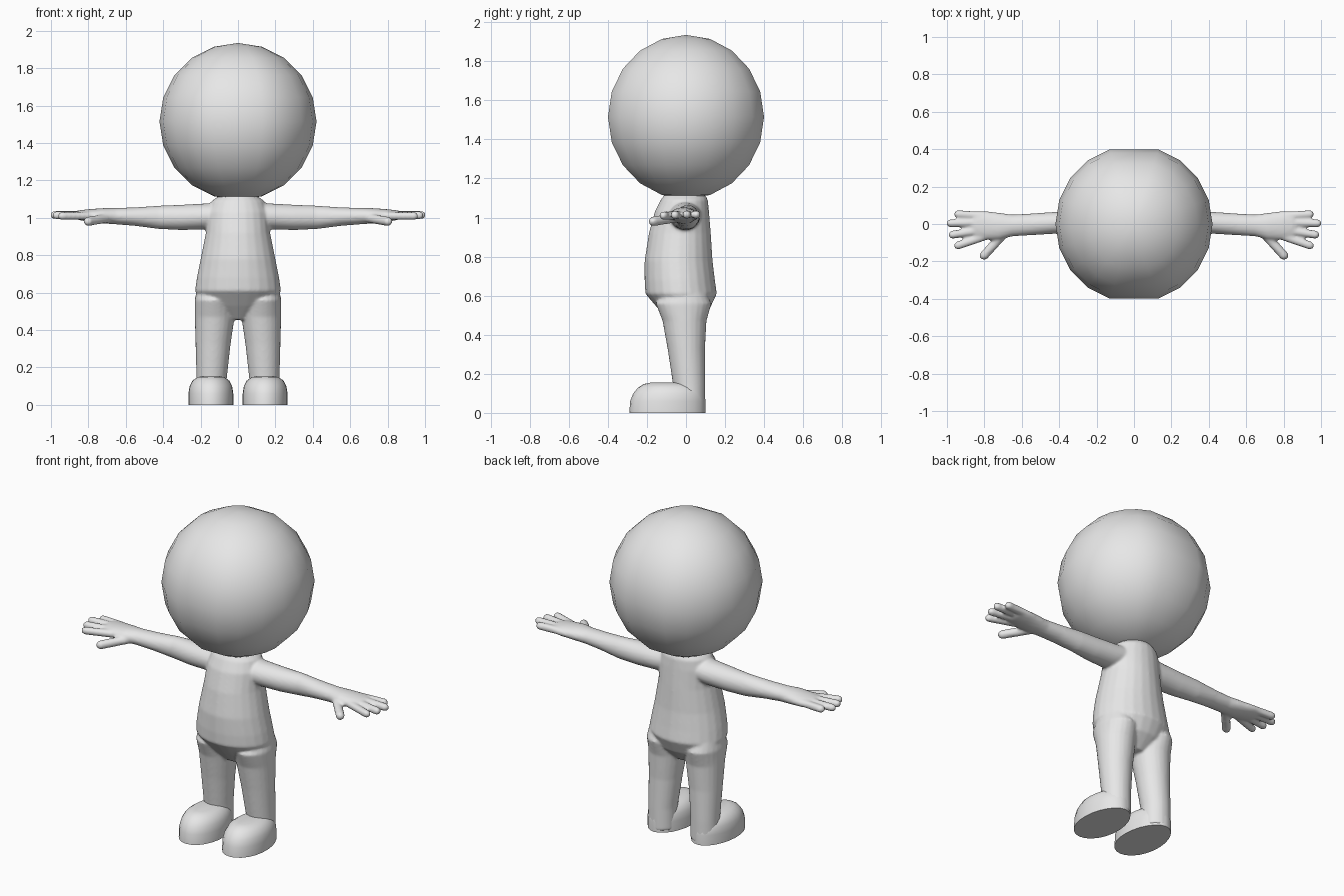
import bpy, bmesh, math
from mathutils import Vector

if "Cube" in bpy.data.objects:
    bpy.data.objects.remove(bpy.data.objects["Cube"])

grey = bpy.data.materials.new("light_grey")
grey.diffuse_color = (0.8, 0.8, 0.8, 1)
grey.use_nodes = True
grey.node_tree.nodes["Principled BSDF"].inputs["Base Color"].default_value = grey.diffuse_color


def ring(c, u, v, n=24):
    """Ellipse of points around c with half axes u and v."""
    c, u, v = Vector(c), Vector(u), Vector(v)
    steps = [2 * math.pi * i / n for i in range(n)]
    return [c + u * math.cos(a) + v * math.sin(a) for a in steps]


def loft(bm, rings, side=1):
    """Closed skin through the rings, mirrored in x when side is -1."""
    loops = [[bm.verts.new((p.x * side, p.y, p.z)) for p in r] for r in rings]
    for a, b in zip(loops, loops[1:]):
        for i in range(len(a)):
            j = (i + 1) % len(a)
            bm.faces.new((a[i], a[j], b[j], b[i]))
    bm.faces.new(loops[0])
    bm.faces.new(loops[-1])


def level(z, x0, x1, y0, y1):
    """Horizontal ellipse filling a rectangle."""
    return ring(((x0 + x1) / 2, (y0 + y1) / 2, z), ((x1 - x0) / 2, 0, 0), (0, (y1 - y0) / 2, 0))


def slice_x(x, y0, y1, z0, z1):
    """Ellipse across the arm filling a rectangle."""
    return ring((x, (y0 + y1) / 2, (z0 + z1) / 2), (0, (y1 - y0) / 2, 0), (0, 0, (z1 - z0) / 2))


def finger(bm, base, tip, r, side):
    """Round-ended tube from base to tip."""
    base, tip = Vector(base), Vector(tip)
    d = (tip - base).normalized()
    u = d.orthogonal().normalized()
    v = d.cross(u)
    rings = [ring(base, u * r, v * r, 12)]
    for back, k in ((1, 1), (0.5, 0.87), (0.13, 0.5), (0, 0.15)):
        rings.append(ring(tip - d * r * back, u * r * k, v * r * k, 12))
    loft(bm, rings, side)


def finish(bm, name, angle=180):
    bmesh.ops.recalc_face_normals(bm, faces=bm.faces)
    mesh = bpy.data.meshes.new(name)
    bm.to_mesh(mesh)
    bm.free()
    mesh.materials.append(grey)
    mesh.shade_smooth()
    if angle < 180:
        mesh.set_sharp_from_angle(angle=math.radians(angle))
    obj = bpy.data.objects.new(name, mesh)
    bpy.context.collection.objects.link(obj)
    return obj


# Head: coarse sphere, slightly flattened at front and back
bm = bmesh.new()
bmesh.ops.create_uvsphere(bm, u_segments=20, v_segments=10, radius=0.42)
for v in bm.verts:
    if abs(v.co.x) < 0.001:
        v.co.y *= math.cos(math.pi / 10)
    v.co.z += 1.515
finish(bm, "head")

# Body: torso, legs, arms and hands fused into one soft skin
bm = bmesh.new()
torso = [(1.13, 0.085, -0.10, 0.09), (1.09, 0.14, -0.13, 0.112), (1.03, 0.163, -0.16, 0.118),
         (0.92, 0.172, -0.19, 0.127), (0.78, 0.20, -0.212, 0.136), (0.68, 0.22, -0.212, 0.148),
         (0.61, 0.23, -0.208, 0.158), (0.53, 0.19, -0.14, 0.12), (0.455, 0.07, -0.07, 0.05)]
loft(bm, [level(z, -w, w, y0, y1) for z, w, y0, y1 in torso])

leg = [(0.64, 0.06, 0.215, -0.10, 0.09), (0.56, 0.02, 0.232, -0.155, 0.13),
       (0.47, 0.018, 0.231, -0.12, 0.105), (0.32, 0.04, 0.227, -0.093, 0.097),
       (0.14, 0.06, 0.222, -0.066, 0.099), (0.01, 0.06, 0.222, -0.06, 0.099)]
arm = [(0.08, -0.09, 0.08, 0.95, 1.085), (0.17, -0.085, 0.075, 0.938, 1.077),
       (0.30, -0.07, 0.07, 0.935, 1.07), (0.42, -0.052, 0.065, 0.94, 1.065),
       (0.55, -0.06, 0.056, 0.957, 1.056), (0.65, -0.066, 0.05, 0.965, 1.053),
       (0.72, -0.085, 0.06, 0.97, 1.052), (0.80, -0.085, 0.07, 0.98, 1.046),
       (0.85, -0.077, 0.07, 0.988, 1.04), (0.875, -0.05, 0.05, 1.0, 1.03)]
fingers = [((0.80, 0.043, 1.015), (0.962, 0.054, 1.015)), ((0.80, 0.008, 1.017), (1.003, 0.003, 1.015)),
           ((0.80, -0.03, 1.015), (0.992, -0.061, 1.013)), ((0.78, -0.06, 1.01), (0.962, -0.122, 1.01))]
for side in (1, -1):
    loft(bm, [level(*s) for s in leg], side)
    loft(bm, [slice_x(*s) for s in arm], side)
    for base, tip in fingers:
        finger(bm, base, tip, 0.022, side)
    finger(bm, (0.69, -0.045, 1.0), (0.818, -0.186, 0.978), 0.025, side)
body = finish(bm, "body")
fuse = body.modifiers.new("fuse", 'REMESH')
fuse.mode = 'VOXEL'
fuse.voxel_size = 0.008
fuse.use_smooth_shade = True
soften = body.modifiers.new("soften", 'SMOOTH')
soften.factor = 0.5
soften.iterations = 5

# Feet: rounded shoes with a flat sole, wider at the toe than the heel
layers = [(0, -0.29, 0.10, 0.12), (0.06, -0.286, 0.10, 0.12), (0.10, -0.27, 0.095, 0.114),
          (0.13, -0.245, 0.07, 0.098), (0.148, -0.215, 0.04, 0.072), (0.155, -0.18, 0.0, 0.04)]
for side, name in ((1, "left_foot"), (-1, "right_foot")):
    bm = bmesh.new()
    rings = []
    for z, y0, y1, w in layers:
        points = level(z, -w, w, y0, y1)
        for p in points:
            p.x = 0.145 + p.x * (1 - 0.3 * (p.y + 0.095))
        rings.append(points)
    loft(bm, rings, side)
    finish(bm, name, 50)
